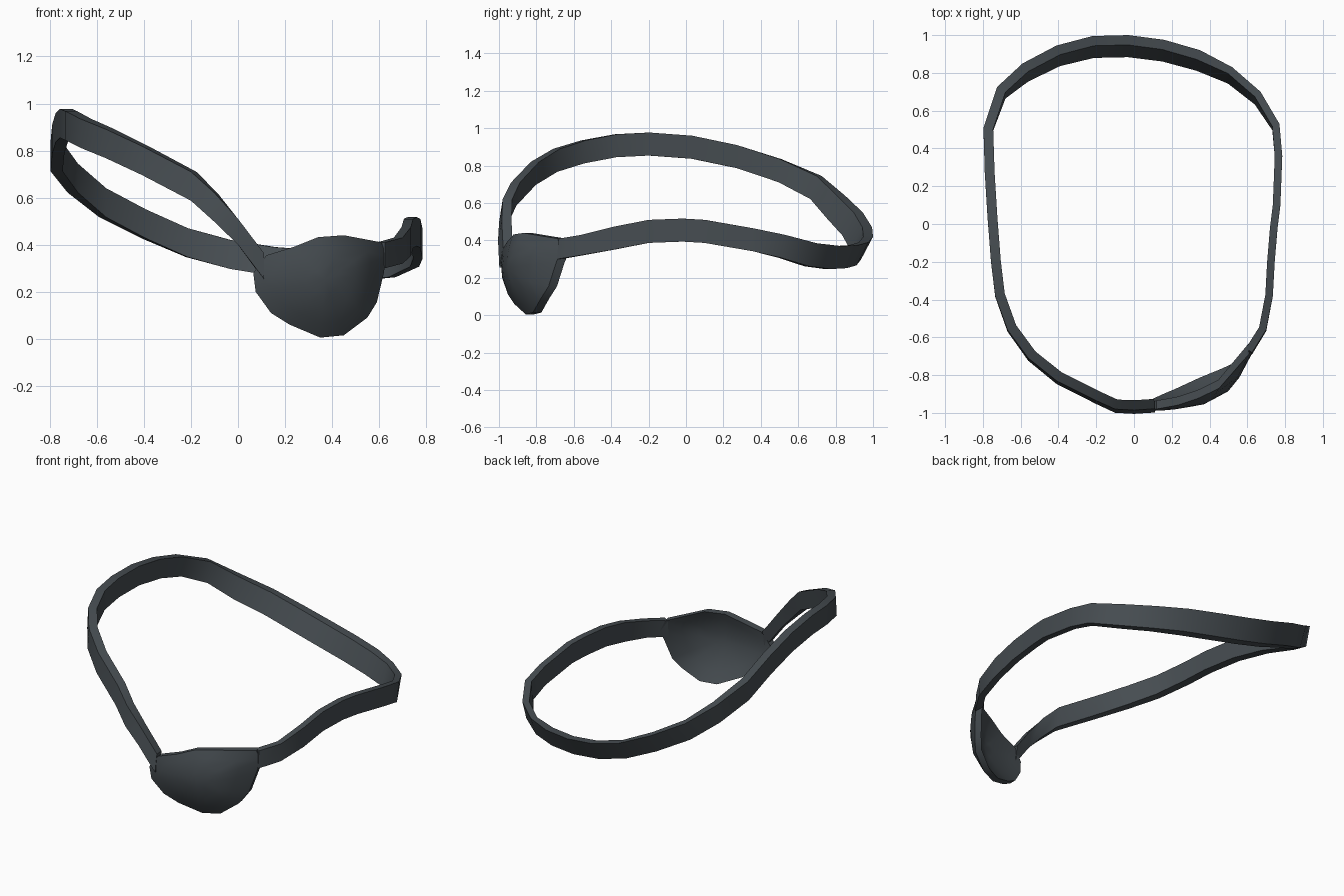
import bpy, bmesh, math
from mathutils import Vector

if "Cube" in bpy.data.objects:
    bpy.data.objects.remove(bpy.data.objects["Cube"])

cloth = bpy.data.materials.new("charcoal cloth")
cloth.diffuse_color = (0.061, 0.073, 0.082, 1)
cloth.use_nodes = True
cloth.node_tree.nodes["Principled BSDF"].inputs["Base Color"].default_value = cloth.diffuse_color


def finish(bm, name):
    bmesh.ops.recalc_face_normals(bm, faces=bm.faces)
    mesh = bpy.data.meshes.new(name)
    bm.to_mesh(mesh)
    bm.free()
    ob = bpy.data.objects.new(name, mesh)
    bpy.context.collection.objects.link(ob)
    mesh.materials.append(cloth)
    bpy.ops.object.select_all(action='DESELECT')
    ob.select_set(True)
    bpy.context.view_layer.objects.active = ob
    bpy.ops.object.shade_smooth_by_angle(angle=math.radians(35))
    return ob


# Strap: outer x, outer y, top z, from the patch's left corner round the back
path = [
    (.11, -.978, .365), (0, -.985, .51), (-.1, -.98, .62), (-.2, -.935, .71),
    (-.41, -.83, .82), (-.56, -.71, .89), (-.67, -.56, .935), (-.735, -.38, .968),
    (-.757, -.2, .977), (-.775, .03, .96), (-.79, .27, .91), (-.797, .51, .835),
    (-.725, .725, .745), (-.59, .85, .64), (-.41, .945, .55), (-.22, .995, .47),
    (-.03, 1.0, .42), (.16, .975, .39), (.35, .92, .375), (.52, .83, .37),
    (.67, .70, .385), (.77, .53, .43), (.785, .36, .465), (.775, .1, .51),
    (.76, -.02, .517), (.745, -.2, .51), (.735, -.38, .475), (.70, -.56, .43),
    (.625, -.68, .41)]

bm = bmesh.new()
sections = []
for i, (x, y, z) in enumerate(path):
    a, b = path[max(i - 1, 0)], path[min(i + 1, len(path) - 1)]
    out = Vector((a[1] - b[1], b[0] - a[0], 0)).normalized()
    top = Vector((x, y, z))
    # the band leans inward at the back and slightly outward at the front
    lean = -.065 * out.y if out.y > 0 else .02 * out.y
    low = top + Vector((0, lean, -.11 if i < 2 or i > 26 else -.123))
    inward = -out * (.052 if x < .5 else .04)
    sections.append([bm.verts.new(p) for p in (top, low, low + inward, top + inward)])
for s, t in zip(sections, sections[1:]):
    for k in range(4):
        n = (k + 1) % 4
        bm.faces.new((s[k], s[n], t[n], t[k]))
bm.faces.new(sections[0])
bm.faces.new(sections[-1])
finish(bm, "strap")

# Patch: front outline wrapped round the curve of the face
outline = [
    (.065, .28), (.12, .355), (.235, .39), (.34, .432), (.45, .44), (.61, .41),
    (.63, .35), (.62, .28), (.59, .155), (.55, .09), (.45, .015), (.35, .005),
    (.22, .06), (.14, .11), (.075, .20)]
curve = [(.0, -.99), (.12, -.99), (.23, -.98), (.37, -.955), (.5, -.885),
         (.56, -.81), (.6, -.735), (.64, -.655)]


def patch_y(x, z):
    for (x0, y0), (x1, y1) in zip(curve, curve[1:]):
        if x <= x1:
            return y0 + (y1 - y0) * (x - x0) / (x1 - x0) + .09 * ((z - .27) / .25) ** 2


def patch_ring(scale, back):
    cx, cz = .37, .25
    ring = []
    for x, z in outline:
        px, pz = cx + (x - cx) * scale, cz + (z - cz) * scale
        # the inner skin is offset back and toward the face
        lean = .012 * max(0, (px - cx) / .26)
        ring.append(bm.verts.new((px - back * lean, patch_y(px, pz) + back * .045, pz)))
    return ring


bm = bmesh.new()
rings = [patch_ring(s, 0) for s in (.25, .5, .75, 1)]
rings += [patch_ring(s, 1) for s in (1, .75, .5, .25)]
count = len(outline)
for r, q in zip(rings, rings[1:]):
    for k in range(count):
        n = (k + 1) % count
        bm.faces.new((r[k], r[n], q[n], q[k]))
for r, back in ((rings[0], 0), (rings[-1], 1)):
    hub = bm.verts.new((.37, patch_y(.37, .25) + back * .045, .25))
    for k in range(count):
        bm.faces.new((r[k], r[(k + 1) % count], hub))
finish(bm, "eye_patch")
